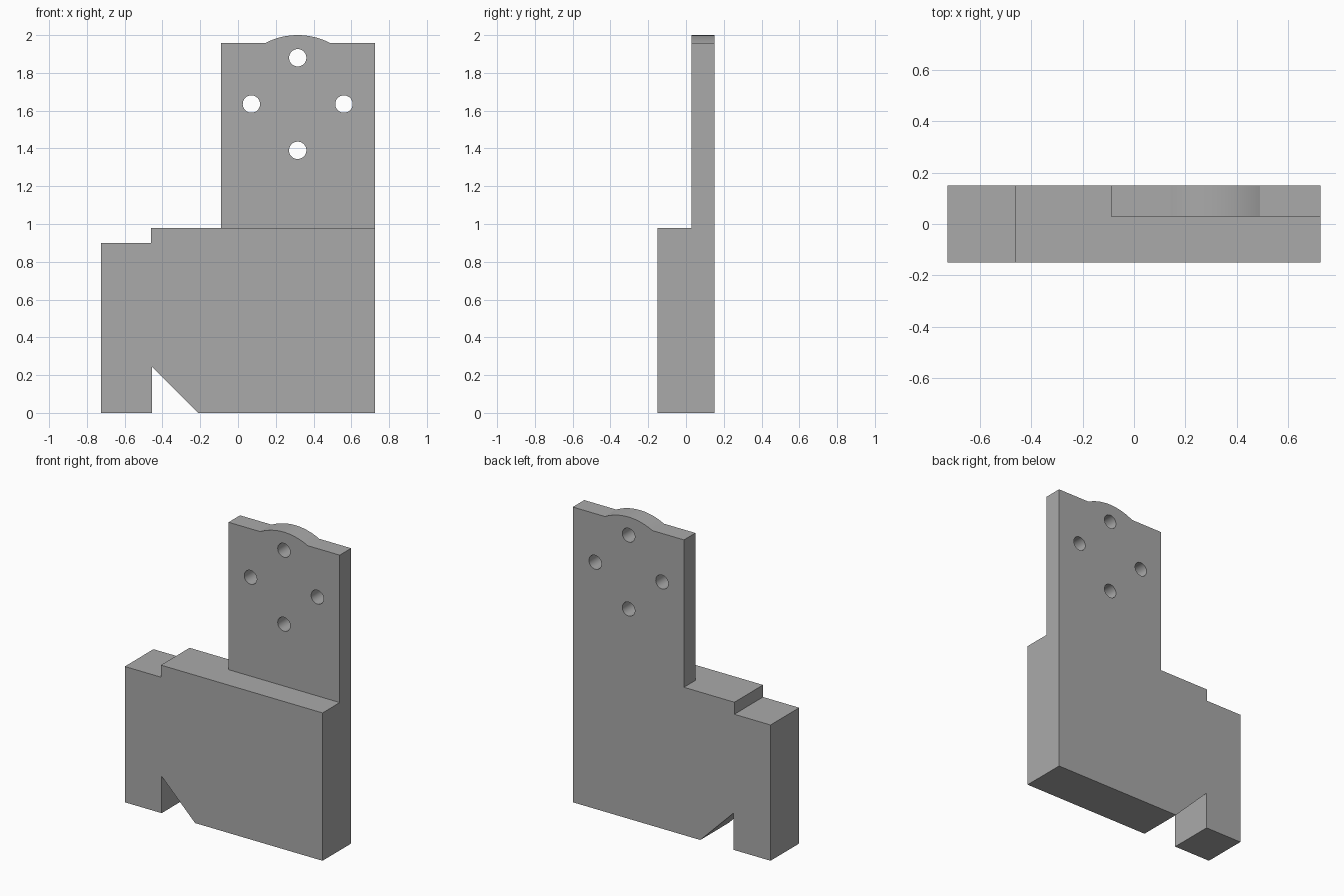
import bpy, bmesh, math

if "Cube" in bpy.data.objects:
    bpy.data.objects.remove(bpy.data.objects["Cube"], do_unlink=True)

grey = bpy.data.materials.new("plain grey")
grey.use_nodes = True
colour = (0.4, 0.4, 0.4, 1)
grey.diffuse_color = colour
grey.node_tree.nodes["Principled BSDF"].inputs["Base Color"].default_value = colour

W, D, SHELF = 0.725, 0.15, 0.98      # half width, half depth, block height
HOLE_X, HOLE_Z, SPREAD = 0.316, 1.635, 0.245


def extrude_profile(name, points, y0, y1):
    """Solid made from an (x, z) outline pushed from y0 to y1."""
    bm = bmesh.new()
    face = bm.faces.new([bm.verts.new((x, y0, z)) for x, z in points])
    ext = bmesh.ops.extrude_face_region(bm, geom=[face])
    verts = [g for g in ext["geom"] if isinstance(g, bmesh.types.BMVert)]
    bmesh.ops.translate(bm, verts=verts, vec=(0, y1 - y0, 0))
    bmesh.ops.recalc_face_normals(bm, faces=bm.faces)
    mesh = bpy.data.meshes.new(name)
    bm.to_mesh(mesh)
    bm.free()
    mesh.materials.append(grey)
    obj = bpy.data.objects.new(name, mesh)
    bpy.context.collection.objects.link(obj)
    return obj


def arc(cx, cz, r, start, end, steps):
    angles = [start + (end - start) * i / steps for i in range(steps + 1)]
    return [(cx + r * math.cos(a), cz + r * math.sin(a)) for a in angles]


def apply_boolean(target, other, operation):
    mod = target.modifiers.new(operation.lower(), "BOOLEAN")
    mod.operation, mod.solver, mod.object = operation, "EXACT", other
    bpy.context.view_layer.objects.active = target
    bpy.ops.object.modifier_apply(modifier=mod.name)
    bpy.data.objects.remove(other, do_unlink=True)


# Thick lower block with a stepped top and a triangular notch underneath
bracket = extrude_profile("bracket", [
    (-W, 0), (-0.455, 0), (-0.455, 0.245), (-0.21, 0), (W, 0),
    (W, SHELF), (-0.46, SHELF), (-0.46, 0.9), (-W, 0.9)], -D, D)

# Thin upright plate with a shallow crown, sunk into the block
top, half = 1.957, 0.174
sag = 2 - top
radius = (half ** 2 + sag ** 2) / (2 * sag)
sweep = math.asin(half / radius)
crown = arc(HOLE_X, 2 - radius, radius, math.pi / 2 - sweep, math.pi / 2 + sweep, 24)
plate = extrude_profile("upright_plate", [
    (-0.09, 0.5), (W, 0.5), (W, top), *crown, (-0.09, top)], 0.03, D)
apply_boolean(bracket, plate, "UNION")

# Four bolt holes in a diamond
for dx, dz in ((1, 0), (-1, 0), (0, 1), (0, -1)):
    ring = arc(HOLE_X + dx * SPREAD, HOLE_Z + dz * SPREAD, 0.046, 0, math.tau, 32)[:-1]
    apply_boolean(bracket, extrude_profile("hole_cutter", ring, -0.1, 0.3), "DIFFERENCE")

# Smooth the curves and keep the corners crisp
bpy.ops.object.select_all(action="DESELECT")
bracket.select_set(True)
bpy.context.view_layer.objects.active = bracket
bpy.ops.object.shade_smooth_by_angle(angle=math.radians(20))
